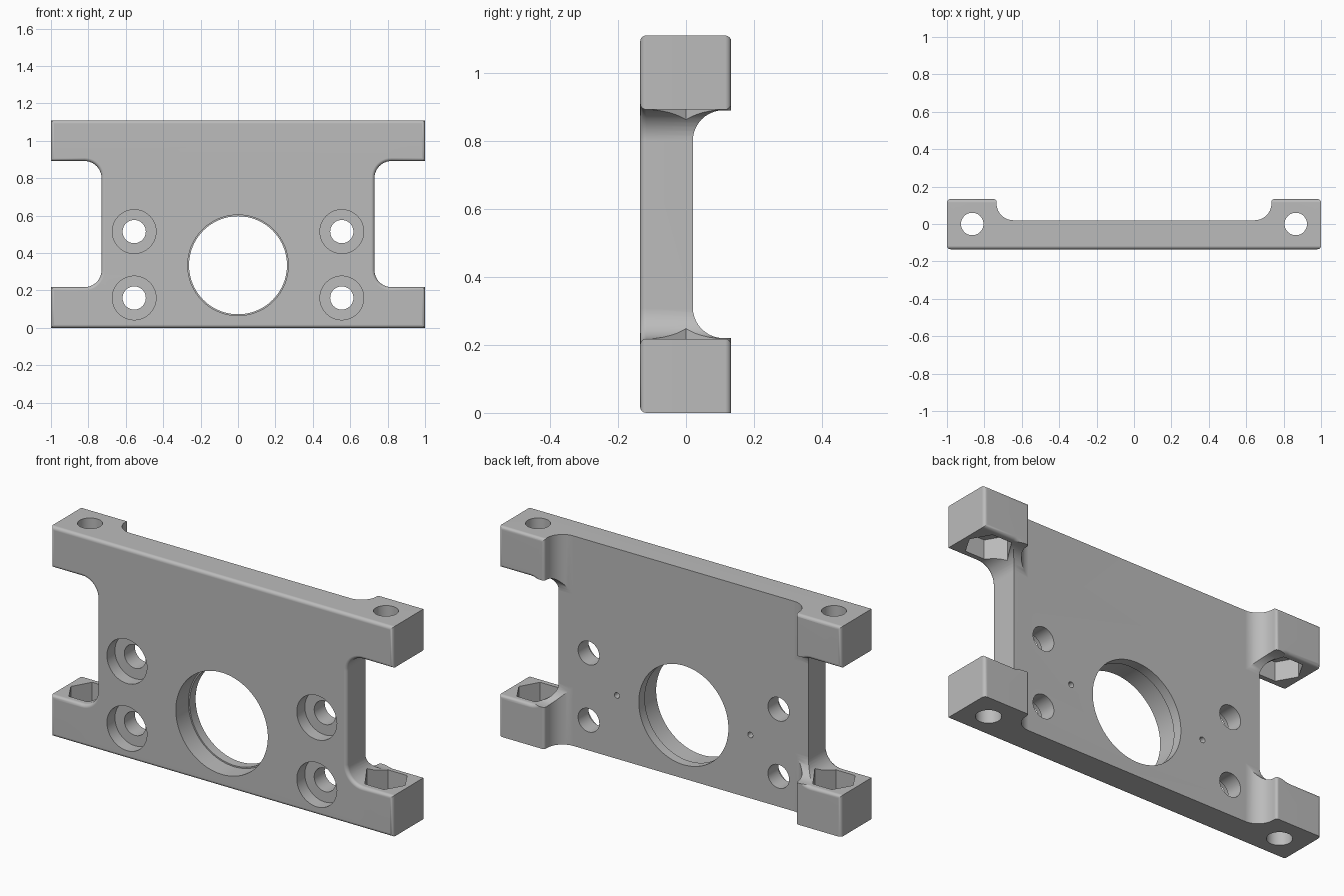
import bpy, bmesh
from math import cos, sin, pi, radians
from mathutils import Matrix, Vector

if "Cube" in bpy.data.objects:
    bpy.data.objects.remove(bpy.data.objects["Cube"])

FRONT, BACK, PLATE_BACK, TOP = -0.135, 0.133, 0.02, 1.11
MID_Z = TOP / 2
NECK, EAR_H, FILLET, ROUND = 0.73, 0.218, 0.09, 0.018


def arc(cx, cy, r, a0, a1, n=10):
    """Points on an arc, angles in degrees."""
    angles = [radians(a0 + (a1 - a0) * i / n) for i in range(n + 1)]
    return [(cx + r * cos(a), cy + r * sin(a)) for a in angles]


def finish(name, bm):
    bmesh.ops.recalc_face_normals(bm, faces=bm.faces)
    mesh = bpy.data.meshes.new(name)
    bm.to_mesh(mesh)
    bm.free()
    obj = bpy.data.objects.new(name, mesh)
    bpy.context.collection.objects.link(obj)
    return obj


def prism(points, start, offset):
    """Extrude a closed profile; start maps a 2D point to 3D."""
    bm = bmesh.new()
    face = bm.faces.new([bm.verts.new(start(*p)) for p in points])
    ext = bmesh.ops.extrude_face_region(bm, geom=[face])
    moved = [g for g in ext["geom"] if isinstance(g, bmesh.types.BMVert)]
    bmesh.ops.translate(bm, verts=moved, vec=offset)
    return bm


# Bracket body: H-shaped outline with filleted inner corners
quarter = [(1, TOP), (1, TOP - EAR_H)]
quarter += arc(NECK + FILLET, TOP - EAR_H - FILLET, FILLET, 90, 180)
right_side = quarter + [(x, TOP - z) for x, z in reversed(quarter)]
outline = right_side + [(-x, z) for x, z in reversed(right_side)]
bm = prism(outline, lambda x, z: (x, FRONT, z), (0, BACK - FRONT, 0))

# Rounded rims, leaving the rear bottom edge sharp
rim = []
for e in bm.edges:
    a, b = (v.co for v in e.verts)
    same_side = abs(a.y - b.y) < 1e-4
    rear_bottom = a.y > 0 and max(a.z, b.z) < 1e-4
    if same_side and not rear_bottom:
        rim.append(e)
bmesh.ops.bevel(bm, geom=rim, offset=ROUND, segments=4, profile=0.5,
                affect='EDGES', clamp_overlap=True)
body = finish("bracket_body", bm)


def cut(cutter):
    cutter.hide_render = True
    mod = body.modifiers.new("cut", 'BOOLEAN')
    mod.operation, mod.solver, mod.object = 'DIFFERENCE', 'EXACT', cutter
    bpy.context.view_layer.objects.active = body
    bpy.ops.object.modifier_apply(modifier=mod.name)
    bpy.data.objects.remove(cutter)


def bore(axis, centre, radius, lo, hi, sides=48):
    """Cut a straight hole along y or z between lo and hi."""
    bm = bmesh.new()
    spot = Vector(centre)
    spot["xyz".index(axis)] = (lo + hi) / 2
    turn = Matrix.Rotation(pi / 2, 4, 'X') if axis == "y" else Matrix.Rotation(pi / 2, 4, 'Z')
    bmesh.ops.create_cone(bm, cap_ends=True, segments=sides, radius1=radius,
                          radius2=radius, depth=hi - lo,
                          matrix=Matrix.Translation(spot) @ turn)
    cut(finish("bore_cutter", bm))


def pocket_profile(half, lip):
    """Channel with filleted floor corners and an optional flared lip."""
    side = arc(half - FILLET, PLATE_BACK + FILLET, FILLET, -90, 0)
    if lip:
        side += arc(half + lip, BACK - lip, lip, 180, 90, 4)
    side.append((half + lip, BACK + 0.2))
    return side + [(-u, y) for u, y in reversed(side)]


# Rear recesses: one vertical and one horizontal channel leave four ears
bm = prism(pocket_profile(0.735, 0.014), lambda u, y: (u, y, -0.3), (0, 0, 2))
cut(finish("vertical_recess", bm))
bm = prism(pocket_profile(MID_Z - EAR_H - 0.002, 0),
           lambda u, y: (-1.3, y, MID_Z + u), (2.6, 0, 0))
cut(finish("horizontal_recess", bm))

# Large stepped centre opening
hub = (0, 0, 0.335)
bore("y", hub, 0.262, -0.4, 0.4, 96)
bore("y", hub, 0.269, -0.4, -0.03, 96)

for side in (-1, 1):
    # Counterbored screw holes through the plate
    for z in (0.16, 0.515):
        spot = (side * 0.555, 0, z)
        bore("y", spot, 0.062, -0.4, 0.4)
        bore("y", spot, 0.117, -0.4, -0.068)
    # Small blind pin holes in the rear
    bore("y", (side * 0.39, 0, 0.335), 0.015, -0.06, 0.2, 16)
    # Vertical bolt holes and hexagonal nut pockets in the ears
    ear = (side * 0.865, 0, 0)
    bore("z", ear, 0.06, -0.3, TOP + 0.3)
    bore("z", ear, 0.112, EAR_H - 0.1, TOP - EAR_H + 0.1, 6)

# Single grey finish
grey = bpy.data.materials.new("plain_grey")
grey.use_nodes = True
colour = (0.5, 0.5, 0.5, 1)
grey.diffuse_color = colour
grey.node_tree.nodes["Principled BSDF"].inputs["Base Color"].default_value = colour
body.data.materials.clear()
body.data.materials.append(grey)

# Smooth rounds with crisp hole edges
bpy.ops.object.select_all(action='DESELECT')
body.select_set(True)
bpy.context.view_layer.objects.active = body
bpy.ops.object.shade_smooth_by_angle(angle=radians(30))
weighted = body.modifiers.new("weighted_normals", 'WEIGHTED_NORMAL')
weighted.keep_sharp = True
